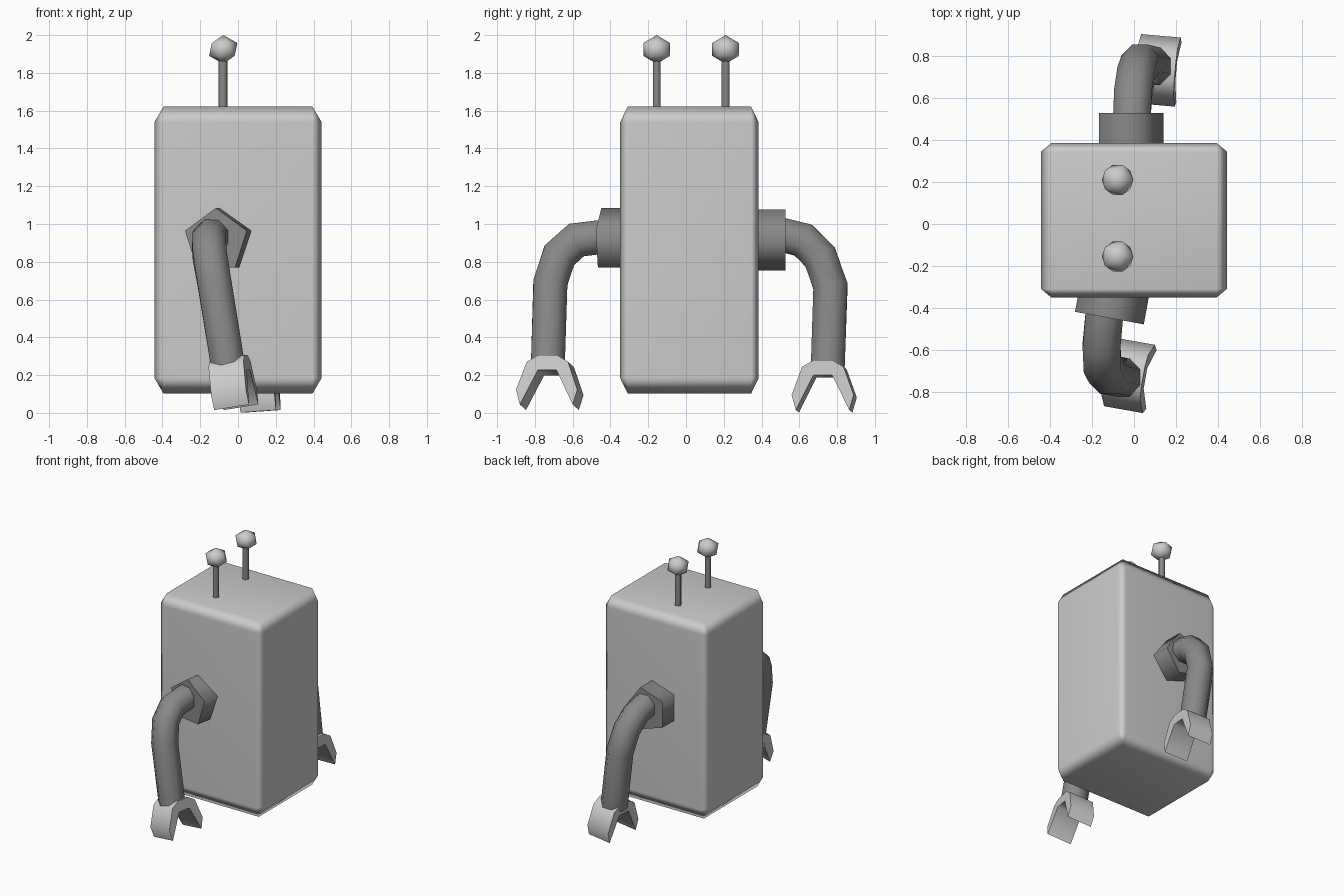
import bpy, bmesh
from math import cos, sin, pi, radians
from mathutils import Vector, Matrix

if "Cube" in bpy.data.objects:
    bpy.data.objects.remove(bpy.data.objects["Cube"])

dark = bpy.data.materials.new("dark_grey")
dark.diffuse_color = (0.25, 0.25, 0.25, 1)
dark.use_nodes = True
dark.node_tree.nodes["Principled BSDF"].inputs["Base Color"].default_value = dark.diffuse_color


def finish(name, bm, smooth=None, mat=None):
    bmesh.ops.recalc_face_normals(bm, faces=bm.faces)
    me = bpy.data.meshes.new(name)
    bm.to_mesh(me)
    bm.free()
    ob = bpy.data.objects.new(name, me)
    bpy.context.collection.objects.link(ob)
    if mat:
        me.materials.append(mat)
    if smooth:
        bpy.ops.object.select_all(action='DESELECT')
        ob.select_set(True)
        bpy.context.view_layer.objects.active = ob
        bpy.ops.object.shade_smooth_by_angle(angle=radians(smooth))
    return ob


def tube(name, path, radius, sides, phase=0, smooth=None):
    """Capped tube swept along a list of points."""
    pts = [Vector(p) for p in path]
    bm = bmesh.new()
    rings = []
    for i, p in enumerate(pts):
        a = (pts[i] - pts[i - 1]).normalized() if i else (pts[1] - pts[0]).normalized()
        b = (pts[i + 1] - pts[i]).normalized() if i < len(pts) - 1 else a
        d = (a + b).normalized()
        u = (Vector((1, 0, 0)) - d * d.x).normalized()
        v = d.cross(u)
        if v.z < 0:
            v = -v
        if abs(d.z) < 0.999 and d.y * pts[0].y < 0:
            v = -v
        # widen the ring along the bend so the tube keeps its thickness
        k = 1 / max(0.5, a.dot(d))
        angs = [phase + 2 * pi * s / sides for s in range(sides)]
        rings.append([bm.verts.new(p + u * radius * cos(t) + v * radius * k * sin(t)) for t in angs])
    for r, q in zip(rings, rings[1:]):
        for s in range(sides):
            t = (s + 1) % sides
            bm.faces.new((r[s], r[t], q[t], q[s]))
    bm.faces.new(rings[0])
    bm.faces.new(rings[-1])
    return finish(name, bm, smooth, dark)


def claw(name, centre, yaw, pitch, width=0.19):
    """Open gripper: an arched profile extruded across its width."""
    outer = [(.165, -.055), (.11, .095), (.05, .13)]
    inner = [(.05, .05), (.142, -.135)]
    half = outer + [(-u, v) for u, v in reversed(outer)]
    profile = half + [(-u, v) for u, v in reversed(inner)] + inner
    m = (Matrix.Translation(centre) @ Matrix.Rotation(radians(yaw), 4, 'Z')
         @ Matrix.Rotation(radians(pitch), 4, 'Y'))
    bm = bmesh.new()
    f = bm.faces.new([bm.verts.new((-width / 2, u, v)) for u, v in profile])
    ext = bmesh.ops.extrude_face_region(bm, geom=[f], use_keep_orig=True)
    new = [e for e in ext['geom'] if isinstance(e, bmesh.types.BMVert)]
    bmesh.ops.translate(bm, verts=new, vec=(width, 0, 0))
    bm.transform(m)
    return finish(name, bm, 65)


# body: bevelled cube, then stretched
bm = bmesh.new()
bmesh.ops.create_cube(bm, size=1)
bmesh.ops.bevel(bm, geom=bm.edges[:], offset=0.055, segments=1, affect='EDGES')
bm.transform(Matrix.Translation((0, 0.018, 0.862)) @ Matrix.Diagonal((0.886, 0.734, 1.52, 1)))
body = finish("body", bm, 80)
body.modifiers.new("even_shading", 'WEIGHTED_NORMAL').keep_sharp = True

# antennae
for side, y in (("left", -0.155), ("right", 0.21)):
    tube(f"antenna_stem_{side}", [(-0.08, y, 1.58), (-0.08, y, 1.9)], 0.024, 6, 0, 61)
    bm = bmesh.new()
    bmesh.ops.create_icosphere(bm, subdivisions=1, radius=0.076)
    bm.transform(Matrix.Translation((-0.078, y, 1.924)) @ Matrix.Diagonal((1.1, 1.1, 1, 1)))
    finish(f"antenna_ball_{side}", bm, 60)

# shoulders
tube("shoulder_left", [(-0.09, -0.30, 0.91), (-0.117, -0.448, 0.91)], 0.175, 5, pi / 2, 75)
tube("shoulder_right", [(-0.03, 0.34, 0.915), (-0.03, 0.528, 0.915)], 0.17, 5, 0, 75)

# bent arms
tube("arm_left", [(-0.14, -0.42, 0.935), (-0.155, -0.58, 0.915), (-0.15, -0.67, 0.835),
                  (-0.125, -0.718, 0.69), (-0.05, -0.732, 0.23)], 0.097, 8, pi / 8, 50)
tube("arm_right", [(-0.01, 0.50, 0.945), (-0.005, 0.62, 0.915), (0.01, 0.71, 0.825),
                   (0.03, 0.765, 0.67), (0.09, 0.75, 0.23)], 0.097, 8, pi / 8, 50)

# gripper hands
claw("hand_left", (-0.03, -0.72, 0.163), -10, -9)
claw("hand_right", (0.11, 0.732, 0.143), -5, -4)
